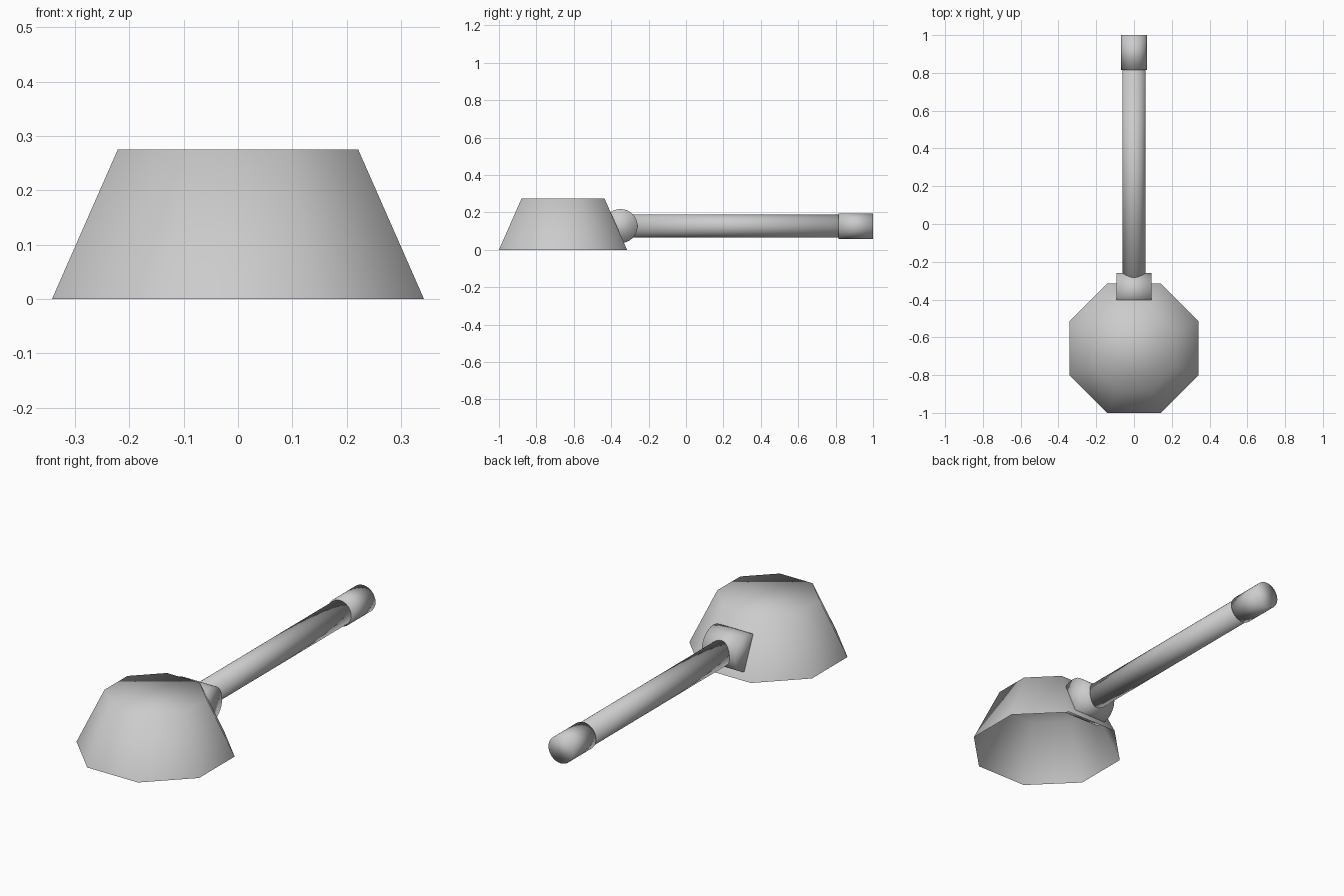
import bpy, bmesh, math
from mathutils import Matrix

if "Cube" in bpy.data.objects:
    bpy.data.objects.remove(bpy.data.objects["Cube"])

AXIS_Z = 0.127  # height of the handle centre line


def make_object(name, bm):
    bmesh.ops.recalc_face_normals(bm, faces=bm.faces)
    mesh = bpy.data.meshes.new(name)
    bm.to_mesh(mesh)
    bm.free()
    for p in mesh.polygons:
        p.use_smooth = True
    obj = bpy.data.objects.new(name, mesh)
    bpy.context.collection.objects.link(obj)
    return obj


def cylinder(name, radius, length, centre, axis):
    bm = bmesh.new()
    turn = Matrix.Rotation(math.pi / 2, 4, 'Y' if axis == 'X' else 'X')
    bmesh.ops.create_cone(bm, cap_ends=True, segments=32, radius1=radius,
                          radius2=radius, depth=length,
                          matrix=Matrix.Translation(centre) @ turn)
    return make_object(name, bm)


# Hollow octagonal cup: closed on top, open underneath
height = 0.275
to_corner = 1 / math.cos(math.pi / 8)
bm = bmesh.new()
bmesh.ops.create_cone(
    bm, cap_ends=True, segments=8,
    radius1=0.3425 * to_corner, radius2=0.2215 * to_corner, depth=height,
    matrix=Matrix.Translation((0, -0.6575, height / 2)) @ Matrix.Rotation(math.pi / 8, 4, 'Z'))
bottom = [f for f in bm.faces if f.calc_center_median().z < 0.001]
bmesh.ops.delete(bm, geom=bottom, context='FACES_ONLY')
cup = make_object("cup", bm)
# keep outward normals on the open shell
if cup.data.polygons[0].normal.dot(cup.data.polygons[0].center - cup.data.vertices[0].co.lerp(cup.data.vertices[0].co, 0)) is None:
    cup.data.flip_normals()

# Crosswise joint between cup and handle
cylinder("joint", 0.091, 0.186, (0, -0.35, AXIS_Z), 'X')

# Long round handle
start, end = -0.34, 0.85
cylinder("handle", 0.0615, end - start, (0, (start + end) / 2, AXIS_Z), 'Y')

# Slightly thicker grip at the end of the handle
cylinder("grip", 0.068, 0.185, (0, 0.9075, AXIS_Z), 'Y')
